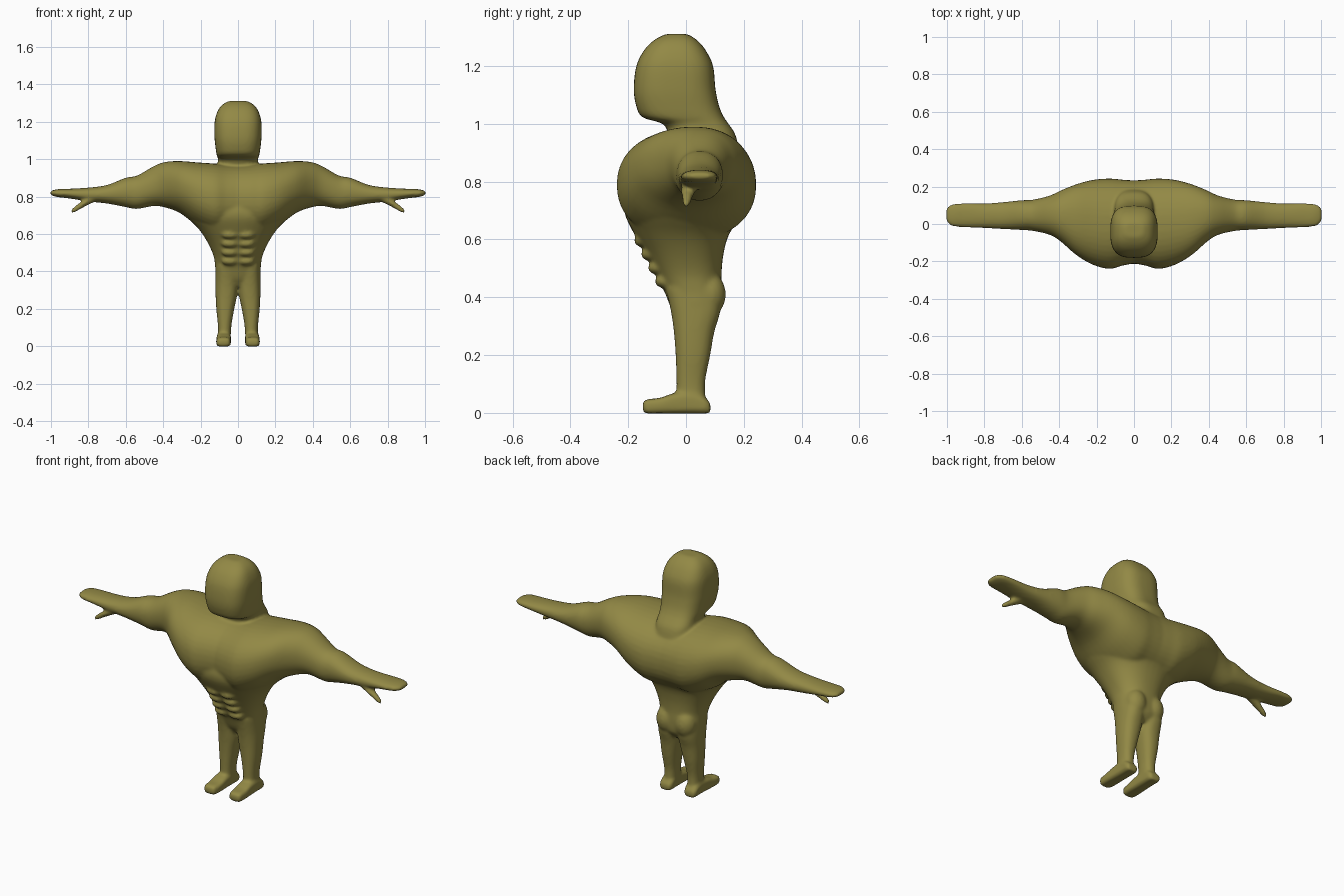
import bpy, bmesh, math
from mathutils import Vector, Matrix

cube = bpy.data.objects.get("Cube")
if cube:
    bpy.data.objects.remove(cube)

skin = bpy.data.materials.new("olive skin")
skin.use_nodes = True
skin.diffuse_color = (0.29, 0.25, 0.06, 1)
skin.node_tree.nodes["Principled BSDF"].inputs["Base Color"].default_value = skin.diffuse_color

bm = bmesh.new()
SIDES = 40


def spline(rows, steps=4):
    """Smoothly interpolate the stations of a loft."""
    out = []
    for i in range(len(rows) - 1):
        p = [rows[max(0, min(len(rows) - 1, i + k))] for k in (-1, 0, 1, 2)]
        for s in range(steps):
            t = s / steps
            row = []
            for a, b, c, d in zip(*p):
                m0, m1 = (c - a) / 2, (d - b) / 2
                row.append((2*t**3 - 3*t*t + 1) * b + (t**3 - 2*t*t + t) * m0
                           + (3*t*t - 2*t**3) * c + (t**3 - t*t) * m1)
            out.append(row)
    return out + [rows[-1]]


def loft(axis, rows, power=2.0, side=1):
    """Rounded sections along an axis; rows hold position, then both ranges."""
    u, v = [k for k in range(3) if k != axis]
    rings = []
    for t, u0, u1, v0, v1 in spline(rows):
        ring = []
        for k in range(SIDES):
            a = math.tau * k / SIDES
            c, s = math.cos(a), math.sin(a)
            p = [0, 0, 0]
            p[axis] = t
            p[u] = (u0 + u1) / 2 + (u1 - u0) / 2 * math.copysign(abs(c) ** (2 / power), c)
            p[v] = (v0 + v1) / 2 + (v1 - v0) / 2 * math.copysign(abs(s) ** (2 / power), s)
            p[0] *= side
            ring.append(bm.verts.new(p))
        rings.append(ring)
    for r, q in zip(rings, rings[1:]):
        for k in range(SIDES):
            n = (k + 1) % SIDES
            bm.faces.new((r[k], r[n], q[n], q[k]))
    bm.faces.new(rings[0])
    bm.faces.new(rings[-1])


def column(rows, power):
    """Upright loft centred on x = 0: height, half width, front, back."""
    loft(2, [(z, -w, w, f, b) for z, w, f, b in rows], power)


def muscle(centre, radii, side):
    place = Matrix.Translation((centre[0] * side, centre[1], centre[2]))
    bmesh.ops.create_uvsphere(bm, u_segments=24, v_segments=14, radius=1,
                              matrix=place @ Matrix.Diagonal((*radii, 1)))


# Torso, tapering down to the hips
column([(.32, .07, -.02, .09), (.36, .118, -.05, .12), (.42, .122, -.075, .125),
        (.48, .13, -.105, .123), (.55, .16, -.14, .13), (.62, .205, -.18, .15),
        (.69, .27, -.212, .198), (.75, .31, -.208, .228), (.82, .29, -.17, .215)], 2.3)

# Head and neck
column([(.88, .10, -.04, .19), (.96, .106, -.06, .172), (1.0, .106, -.08, .147),
        (1.022, .114, -.15, .132), (1.06, .12, -.172, .115), (1.12, .126, -.181, .102),
        (1.2, .125, -.172, .094), (1.255, .11, -.145, .068), (1.29, .085, -.11, .038),
        (1.311, .05, -.07, .005)], 2.9)

for side in (1, -1):
    # Chest, shoulder, arm and hand in one sweep
    loft(0, [(-.02, -.208, .232, .60, .968), (.06, -.222, .237, .60, .97),
             (.13, -.24, .243, .60, .977), (.22, -.218, .236, .645, .983),
             (.31, -.165, .212, .712, .99), (.39, -.095, .18, .742, .985),
             (.45, -.058, .152, .75, .963), (.54, -.037, .13, .734, .912),
             (.60, -.032, .127, .744, .901), (.70, -.027, .117, .763, .862),
             (.80, -.022, .11, .774, .848), (.90, -.018, .112, .79, .842),
             (.96, -.014, .108, .797, .84), (.99, -.002, .098, .804, .834),
             (1.004, .02, .08, .812, .828)], 2.2, side)
    # Thumb
    loft(0, [(.76, -.01, .04, .775, .82), (.80, -.016, .036, .756, .80),
             (.84, -.016, .026, .735, .772), (.87, -.014, .018, .717, .75),
             (.893, -.008, .01, .71, .731)], 2, side)
    # Leg
    loft(2, [(.01, .042, .108, -.03, .07), (.07, .038, .106, -.032, .066),
             (.12, .034, .108, -.033, .068), (.20, .02, .116, -.036, .084),
             (.28, .004, .12, -.042, .098), (.35, .001, .121, -.052, .118),
             (.43, .001, .12, -.07, .12)], 2.4, side)
    # Foot
    loft(1, [(-.15, .052, .106, .004, .038), (-.135, .042, .114, -.002, .047),
             (-.09, .038, .117, -.002, .052), (-.04, .038, .115, -.002, .068),
             (.03, .038, .113, -.002, .07), (.07, .04, .112, -.002, .05),
             (.085, .05, .104, .0, .03)], 4, side)
    # Buttock
    muscle((.058, .082, .41), (.058, .056, .075), side)
    # Rows of stomach muscles
    for row in range(4):
        z = .455 + row * .047
        muscle((.043, -.078 - row * .024, z), (.046, .03, .023), side)

bmesh.ops.recalc_face_normals(bm, faces=bm.faces)
mesh = bpy.data.meshes.new("body")
bm.to_mesh(mesh)
bm.free()
body = bpy.data.objects.new("body", mesh)
bpy.context.collection.objects.link(body)
mesh.materials.append(skin)

# Fuse the parts into one soft skin
fuse = body.modifiers.new("fuse", 'REMESH')
fuse.mode = 'VOXEL'
fuse.voxel_size = 0.008
fuse.use_smooth_shade = True
soften = body.modifiers.new("soften", 'SMOOTH')
soften.factor = 0.5
soften.iterations = 8
